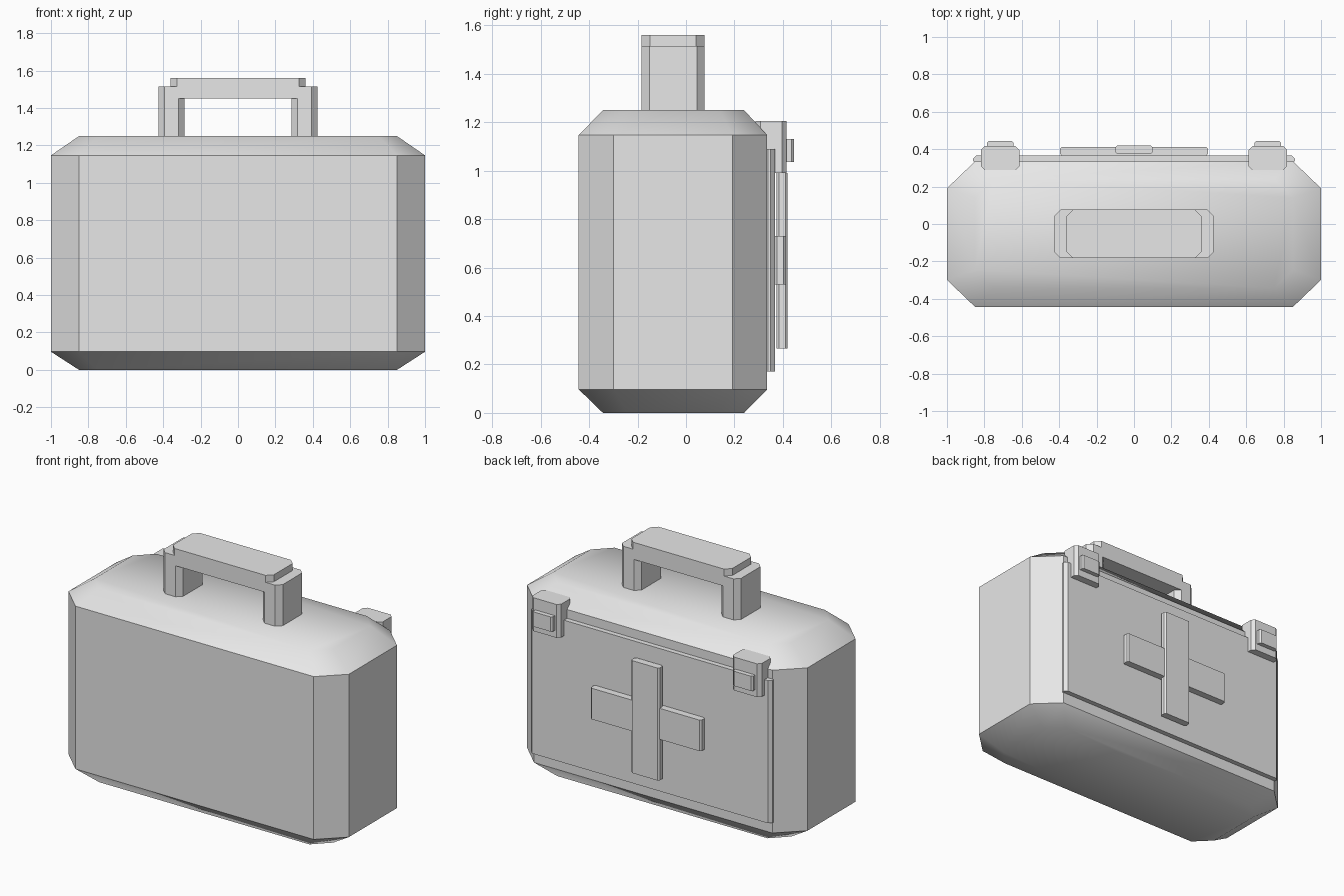
import bpy
import bmesh
import math

default = bpy.data.objects.get("Cube")
if default:
    bpy.data.objects.remove(default, do_unlink=True)

# Single flat colour
grey = bpy.data.materials.new("light_grey")
grey.use_nodes = True
GREY = (0.8, 0.8, 0.8, 1)
grey.diffuse_color = GREY
grey.node_tree.nodes["Principled BSDF"].inputs["Base Color"].default_value = GREY


def octagon(x0, x1, y0, y1, cx, cy, z):
    """Counter-clockwise rectangle outline with cut corners."""
    return [(x0 + cx, y0, z), (x1 - cx, y0, z), (x1, y0 + cy, z), (x1, y1 - cy, z),
            (x1 - cx, y1, z), (x0 + cx, y1, z), (x0, y1 - cy, z), (x0, y0 + cy, z)]


def loft(name, outlines):
    """Skin a stack of outlines, capped at both ends."""
    bm = bmesh.new()
    rings = [[bm.verts.new(p) for p in outline] for outline in outlines]
    n = len(rings[0])
    for low, high in zip(rings, rings[1:]):
        for i in range(n):
            j = (i + 1) % n
            bm.faces.new((low[i], low[j], high[j], high[i]))
    bm.faces.new(rings[0][::-1])
    bm.faces.new(rings[-1])
    bmesh.ops.recalc_face_normals(bm, faces=bm.faces)
    mesh = bpy.data.meshes.new(name)
    bm.to_mesh(mesh)
    bm.free()
    mesh.materials.append(grey)
    obj = bpy.data.objects.new(name, mesh)
    bpy.context.scene.collection.objects.link(obj)
    return obj


def block(name, x, y, z, cut):
    """Box with chamfered vertical edges; x, y and z are (min, max)."""
    return loft(name, [octagon(*x, *y, cut, cut, h) for h in z])


# Case body: upright walls with tapered top and bottom
wall = (-1, 1, -0.443, 0.335, 0.15, 0.144)
cap = (-0.85, 0.85, -0.343, 0.24, 0.1, 0.1)
case = loft("case_body", [octagon(*cap, 0), octagon(*wall, 0.097),
                          octagon(*wall, 1.147), octagon(*cap, 1.25)])
bpy.ops.object.select_all(action="DESELECT")
case.select_set(True)
bpy.context.view_layer.objects.active = case
bpy.ops.object.shade_smooth_by_angle(angle=math.radians(40))

# Back panel with its raised cross
block("back_panel", (-0.86, 0.86), (0.32, 0.367), (0.17, 1.09), 0.018)
block("cross_upright", (-0.1, 0.1), (0.374, 0.42), (0.265, 0.99), 0.01)
block("cross_bar", (-0.395, 0.395), (0.366, 0.412), (0.53, 0.73), 0.01)

# Handle grip
block("handle_grip", (-0.36, 0.36), (-0.183, 0.077), (1.45, 1.56), 0.035)

# Handle legs and latches, one per side
for side, s in (("right", -1), ("left", 1)):
    def span(a, b):
        return tuple(sorted((s * a, s * b)))
    block("handle_leg_" + side, span(0.285, 0.425), (-0.183, 0.077), (1.22, 1.515), 0.032)
    block("latch_" + side, span(0.613, 0.818), (0.288, 0.416), (0.99, 1.205), 0.02)
    block("latch_button_" + side, span(0.645, 0.785), (0.4, 0.445), (1.035, 1.13), 0.01)
